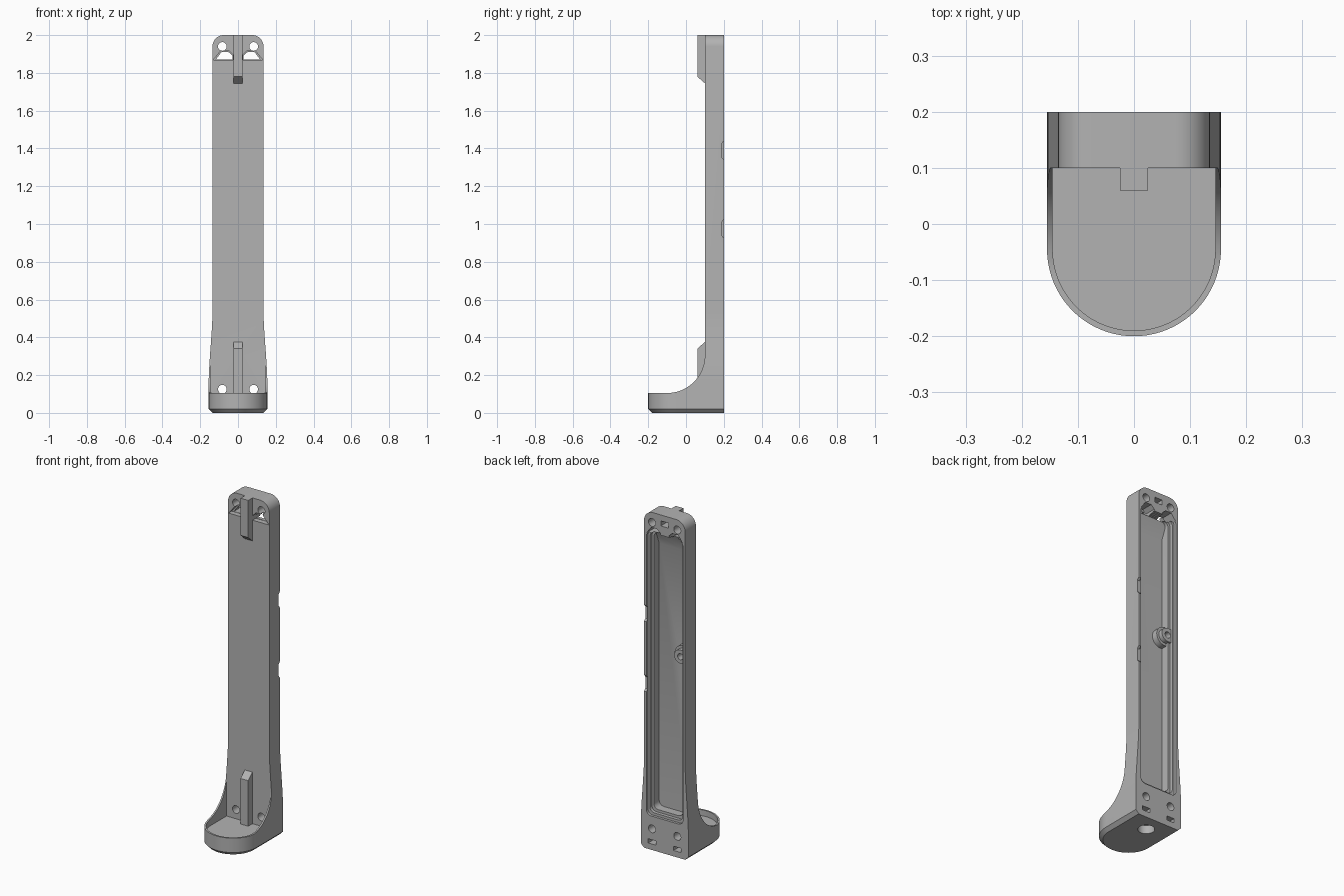
import bpy, bmesh, math

if "Cube" in bpy.data.objects:
    bpy.data.objects.remove(bpy.data.objects["Cube"])

grey = bpy.data.materials.new("mid grey")
grey.diffuse_color = (0.45, 0.45, 0.45, 1)
grey.use_nodes = True
grey.node_tree.nodes["Principled BSDF"].inputs["Base Color"].default_value = grey.diffuse_color


def loft(name, rings):
    """Closed solid through rings of equal point count."""
    bm = bmesh.new()
    loops = [[bm.verts.new(p) for p in r] for r in rings]
    n = len(loops[0])
    for a, b in zip(loops, loops[1:]):
        for i in range(n):
            bm.faces.new((a[i], a[(i + 1) % n], b[(i + 1) % n], b[i]))
    bm.faces.new(loops[0][::-1])
    bm.faces.new(loops[-1])
    bmesh.ops.recalc_face_normals(bm, faces=bm.faces)
    me = bpy.data.meshes.new(name)
    bm.to_mesh(me)
    bm.free()
    me.materials.append(grey)
    ob = bpy.data.objects.new(name, me)
    bpy.context.collection.objects.link(ob)
    return ob


def prism(name, pts, axis, a, b):
    """Extrude a 2D outline along x, y or z from a to b."""
    place = {"x": lambda p, t: (t, p[0], p[1]),
             "y": lambda p, t: (p[0], t, p[1]),
             "z": lambda p, t: (p[0], p[1], t)}[axis]
    return loft(name, [[place(p, t) for p in pts] for t in (a, b)])


def arc(cx, cy, r, a0, a1, n):
    return [(cx + r * math.cos(math.radians(a0 + (a1 - a0) * i / n)),
             cy + r * math.sin(math.radians(a0 + (a1 - a0) * i / n))) for i in range(n + 1)]


def circle(cx, cy, r, n=32):
    return arc(cx, cy, r, 0, 360, n)[:-1]


def rect(x0, x1, z0, z1, r=0.0):
    if not r:
        return [(x0, z0), (x1, z0), (x1, z1), (x0, z1)]
    return (arc(x0 + r, z0 + r, r, 180, 270, 6) + arc(x1 - r, z0 + r, r, 270, 360, 6)
            + arc(x1 - r, z1 - r, r, 0, 90, 6) + arc(x0 + r, z1 - r, r, 90, 180, 6))


def combine(target, tool, op="DIFFERENCE"):
    mod = target.modifiers.new("join", "BOOLEAN")
    mod.operation, mod.solver, mod.object = op, "EXACT", tool
    bpy.context.view_layer.objects.active = target
    bpy.ops.object.modifier_apply(modifier=mod.name)
    bpy.data.objects.remove(tool)


# Front outline: chamfered foot, flared lower sides, rounded top
right = [(0.135, 0), (0.155, 0.02), (0.155, 0.18)]
for i in range(1, 11):
    t = i / 10
    right.append((0.155 - 0.02 * (t * t * (3 - 2 * t)) * 0.5 - 0.01 * t, 0.18 + 0.34 * t))
right += arc(0.075, 1.94, 0.06, 0, 90, 10)
body = prism("wall_bracket", right + [(-x, z) for x, z in reversed(right)], "y", -0.25, 0.2)


# Rounded tray outline in plan
def plan(inset, back, z):
    r = 0.155 - inset
    return [(x, y, z) for x, y in [(r, back)] + arc(0, -0.045, r, 0, -180, 40) + [(-r, back)]]


combine(body, loft("plan_shape", [plan(0.02, 0.25, 0), plan(0, 0.25, 0.02), plan(0, 0.25, 2.1)]),
        "INTERSECT")

# Concave sweep from tray rim to upright
sweep = [(-0.3, 0.105)] + arc(-0.1, 0.305, 0.2, 270, 360, 20) + [(0.1, 2.1), (-0.3, 2.1)]
combine(body, prism("sweep_cut", sweep, "x", -0.3, 0.3))
# Tray recess
combine(body, loft("tray_cut", [plan(0.01, 0.1, 0.07), plan(0.01, 0.1, 0.5)]))

# Stepped cavity at the back
for w, z0, z1, y in ((0.12, 0.2, 1.88, 0.185), (0.108, 0.215, 1.875, 0.165), (0.095, 0.23, 1.87, 0.115)):
    combine(body, prism("cavity_cut", rect(-w, w, z0, z1, 0.03), "y", y, 0.25))

# Sloped cavity end
ramp = [(0.11, 1.77), (0.15, 1.869), (0.15, 1.885), (0.11, 1.885)]
combine(body, prism("cavity_ramp", ramp, "x", -0.11, 0.11), "UNION")

# Slots at the top of the cavity, fastener holes and locating slots
for s in (-1, 1):
    gap = [(0.028, 1.87), (0.118, 1.87), (0.088, 1.91), (0.05, 1.91), (0.028, 1.89)]
    combine(body, prism("gap_cut", [(s * x, z) for x, z in gap], "y", 0.05, 0.25))
    lead = [(0.026, 1.868), (0.132, 1.868), (0.09, 1.918), (0.048, 1.918), (0.026, 1.895)]
    combine(body, loft("lead_in_cut", [[(s * x, 0.05, z) for x, z in lead],
                                       [(s * x, 0.13, z) for x, z in lead]]))
    for z in (0.125, 1.94):
        combine(body, prism("hole_cut", circle(s * 0.083, z, 0.023), "y", 0.05, 0.25))
    combine(body, prism("slot_cut", rect(s * 0.083 - 0.025, s * 0.083 + 0.025, 0.035, 0.06),
                        "y", 0.15, 0.25))
combine(body, prism("top_slot_cut", rect(-0.025, 0.025, 1.935, 1.965), "y", 0.13, 0.25))
combine(body, prism("foot_hole_cut", circle(0, 0.1, 0.045), "z", -0.1, 0.05))

# Cable notches on one back edge
for z in (0.975, 1.39):
    notch = [(0.21, z - 0.06), (0.188, z - 0.035), (0.188, z + 0.035), (0.21, z + 0.06)]
    combine(body, prism("notch_cut", notch, "x", 0.09, 0.2))

# Stepped screw boss in the cavity
for r, y in ((0.055, 0.15), (0.04, 0.175)):
    boss = arc(-0.085, 1.18, r, -90, 90, 20) + [(-0.122, 1.18 + r), (-0.122, 1.18 - r)]
    combine(body, prism("boss", boss, "y", 0.11, y), "UNION")
combine(body, prism("boss_hole_cut", circle(-0.085, 1.18, 0.018), "y", 0.13, 0.25))

# Front ribs
lower = prism("lower_rib", [(0.105, 0.065), (0.06, 0.065), (0.06, 0.34), (0.1, 0.375), (0.105, 0.375)],
              "x", -0.025, 0.025)
upper = prism("upper_rib", [(0.105, 2), (0.06, 2), (0.06, 1.78), (0.1, 1.745), (0.105, 1.745)],
              "x", -0.025, 0.025)

for ob in (body, lower, upper):
    bpy.ops.object.select_all(action="DESELECT")
    ob.select_set(True)
    bpy.context.view_layer.objects.active = ob
    bpy.ops.object.shade_smooth_by_angle(angle=math.radians(25))
